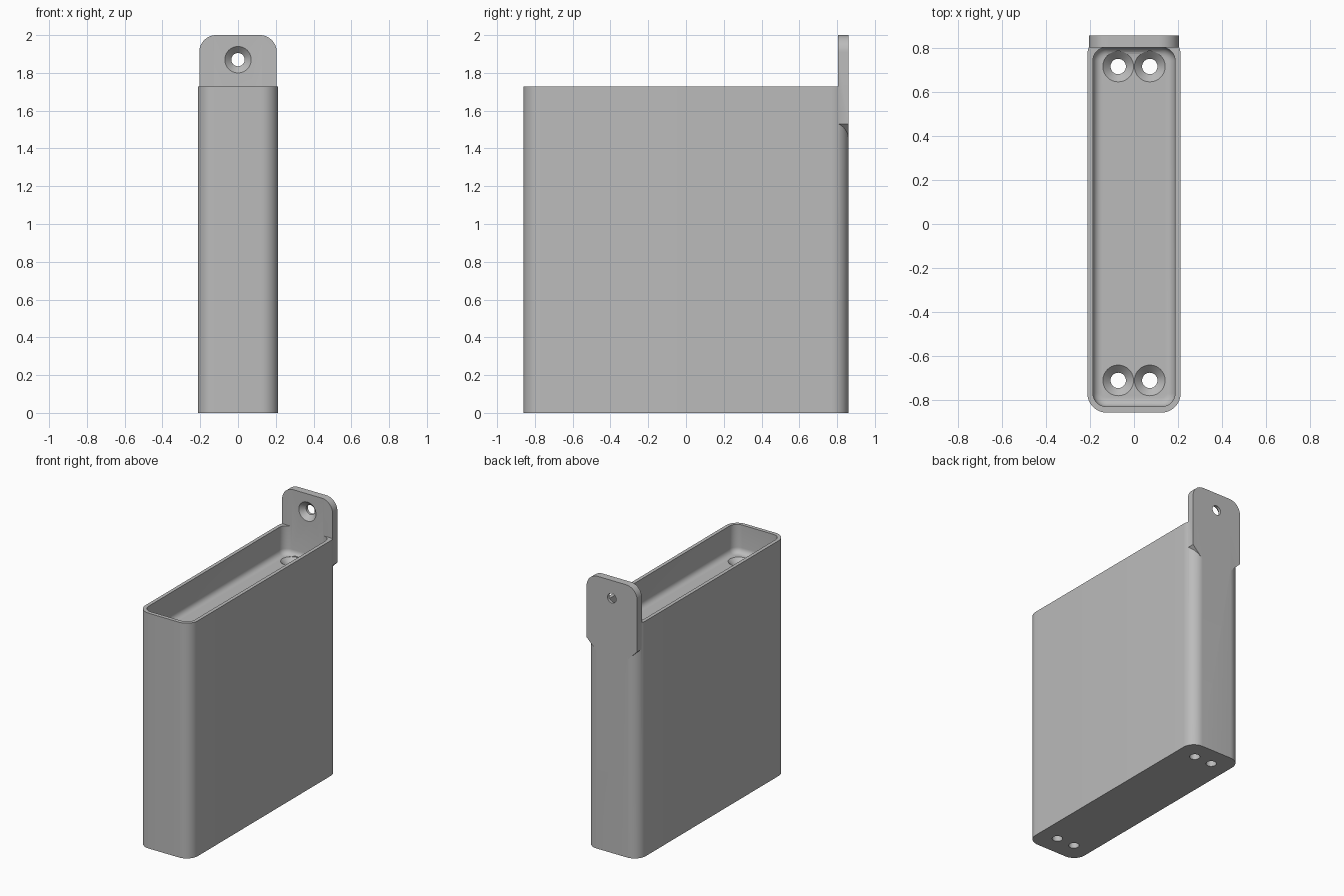
import bpy, bmesh, math
from mathutils import Matrix, Vector

cube = bpy.data.objects.get("Cube")
if cube:
    bpy.data.objects.remove(cube, do_unlink=True)

grey = bpy.data.materials.new("plain grey")
grey.use_nodes = True
colour = (0.5, 0.5, 0.5, 1)
grey.diffuse_color = colour
grey.node_tree.nodes["Principled BSDF"].inputs["Base Color"].default_value = colour


def finish(name, bm):
    bmesh.ops.recalc_face_normals(bm, faces=bm.faces)
    mesh = bpy.data.meshes.new(name)
    bm.to_mesh(mesh)
    bm.free()
    mesh.materials.append(grey)
    obj = bpy.data.objects.new(name, mesh)
    bpy.context.collection.objects.link(obj)
    return obj


def box(low, high):
    bm = bmesh.new()
    low, high = Vector(low), Vector(high)
    bmesh.ops.create_cube(bm, size=1, matrix=Matrix.Translation((low + high) / 2)
                          @ Matrix.Diagonal((*(high - low), 1)))
    return bm


def bevel(bm, rule, radius, segments):
    edges = [e for e in bm.edges if rule(e.verts[0].co, e.verts[1].co)]
    bmesh.ops.bevel(bm, geom=edges, offset=radius, segments=segments,
                    profile=0.5, affect='EDGES')


def upright(a, b):
    return abs(a.z - b.z) > 0.05 and abs(a.x - b.x) + abs(a.y - b.y) < 0.001


def combine(target, tool, operation):
    tool.hide_render = True
    mod = target.modifiers.new(operation, 'BOOLEAN')
    mod.operation, mod.object, mod.solver = operation, tool, 'EXACT'
    bpy.context.view_layer.objects.active = target
    bpy.ops.object.modifier_apply(modifier=mod.name)
    bpy.data.objects.remove(tool, do_unlink=True)


def screw_cutter(matrix, length, radius, head):
    """Countersunk screw hole: flared mouth at the origin, shaft along -z."""
    bm = bmesh.new()
    profile = [(0, 0.02), (head, 0.02), (head, 0), (radius, radius - head),
               (radius, -length), (0, -length)]
    verts = [bm.verts.new((r, 0, z)) for r, z in profile]
    edges = [bm.edges.new(pair) for pair in zip(verts, verts[1:])]
    bmesh.ops.spin(bm, geom=verts + edges, axis=(0, 0, 1), cent=(0, 0, 0),
                   angle=math.tau, steps=40)
    bmesh.ops.remove_doubles(bm, verts=bm.verts, dist=0.0001)
    bm.transform(matrix)
    return finish("screw_cutter", bm)


FLOOR = 1.52

# Tall rounded block
bm = box((-0.213, -0.86, 0), (0.213, 0.86, 1.727))
bevel(bm, upright, 0.09, 12)
body = finish("holder_body", bm)

# Hanging tab with rounded top corners and chamfered bottom corners
bm = box((-0.205, 0.805, 1.445), (0.205, 0.86, 2))
bevel(bm, lambda a, b: min(a.z, b.z) > 1.9 and abs(a.y - b.y) > 0.04, 0.09, 12)
bevel(bm, lambda a, b: max(a.z, b.z) < 1.5 and abs(a.y - b.y) > 0.04, 0.085, 1)
combine(body, finish("hanging_tab", bm), 'UNION')

# Shallow tray in the top, with a filleted floor
bm = box((-0.187, -0.832, FLOOR), (0.187, 0.805, 2.1))
bevel(bm, upright, 0.06, 10)
bevel(bm, lambda a, b: max(a.z, b.z) < FLOOR + 0.001, 0.04, 6)
combine(body, finish("tray_cutter", bm), 'DIFFERENCE')

# Screw holes down through the block, and one through the tab
for x in (-0.072, 0.072):
    for y in (-0.713, 0.718):
        place = Matrix.Translation((x, y, FLOOR))
        combine(body, screw_cutter(place, 1.6, 0.035, 0.07), 'DIFFERENCE')
place = Matrix.Translation((0, 0.805, 1.87)) @ Matrix.Rotation(math.pi / 2, 4, 'X')
combine(body, screw_cutter(place, 0.1, 0.035, 0.07), 'DIFFERENCE')

bpy.ops.object.select_all(action='DESELECT')
body.select_set(True)
bpy.context.view_layer.objects.active = body
bpy.ops.object.shade_smooth_by_angle(angle=math.radians(30))
